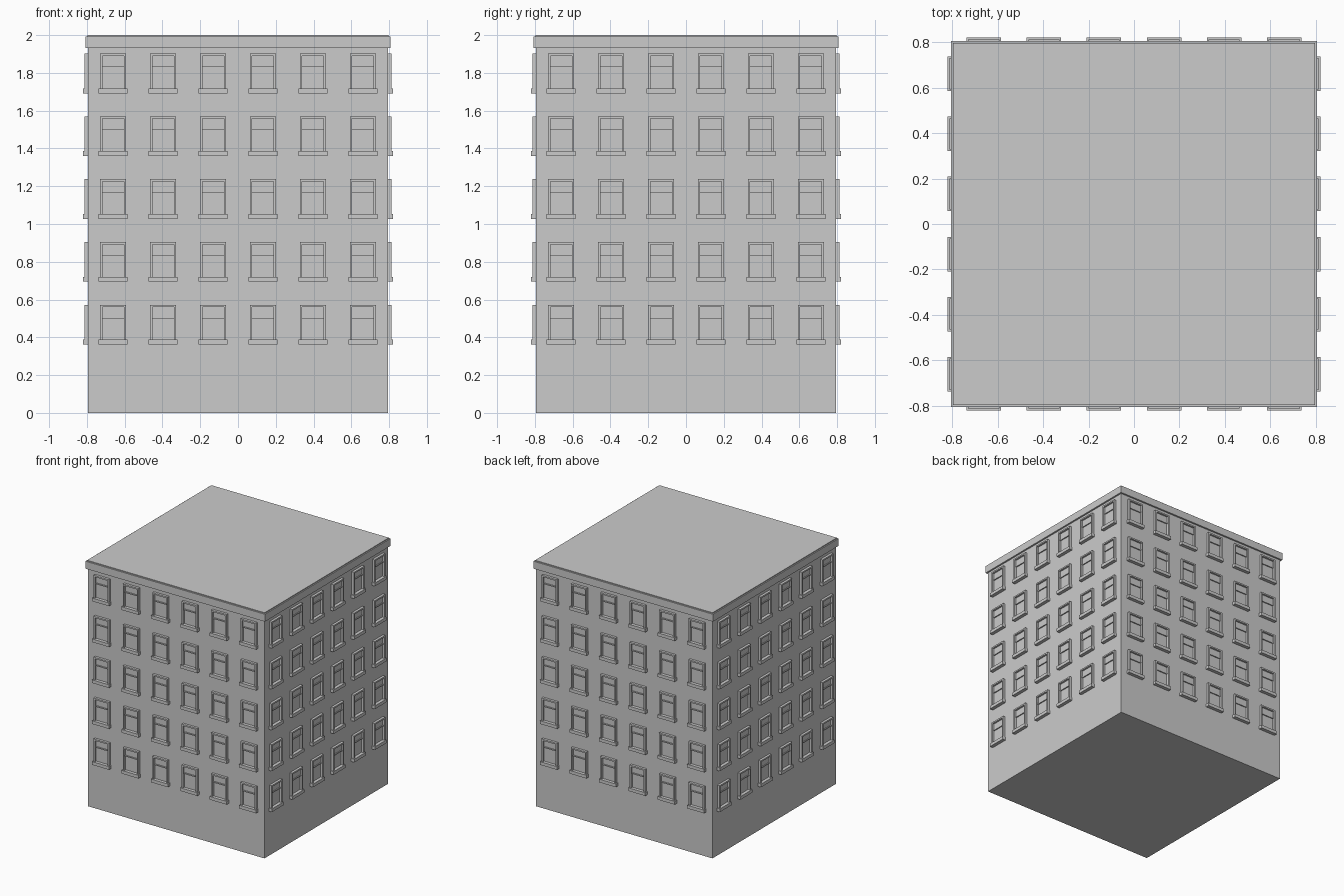
import bpy, bmesh
from math import pi
from mathutils import Matrix, Vector

if "Cube" in bpy.data.objects:
    bpy.data.objects.remove(bpy.data.objects["Cube"])

HALF = 0.793            # half width of the wall block
COLS, ROWS = 6, 5
DX, DZ = 0.2645, 0.3325  # window spacing
Z0 = 0.388              # top of lowest sill


def add_box(bm, lo, hi, mat=Matrix()):
    lo, hi = Vector(lo), Vector(hi)
    m = mat @ Matrix.Translation((lo + hi) / 2) @ Matrix.Diagonal((*(hi - lo), 1))
    bmesh.ops.create_cube(bm, size=1, matrix=m)


def finish(bm, name):
    me = bpy.data.meshes.new(name)
    bm.to_mesh(me)
    bm.free()
    ob = bpy.data.objects.new(name, me)
    bpy.context.collection.objects.link(ob)
    return ob


def block(name, half, z0, z1):
    bm = bmesh.new()
    add_box(bm, (-half, -half, z0), (half, half, z1))
    return finish(bm, name)


def window_part(name, boxes):
    """Repeat a part's boxes at every window on all four walls.
    Box local frame: x across, y outward depth range (d0, d1), z above sill."""
    bm = bmesh.new()
    for side in range(4):
        rot = Matrix.Rotation(side * pi / 2, 4, 'Z')
        for c in range(COLS):
            for r in range(ROWS):
                m = rot @ Matrix.Translation(((c - 2.5) * DX, -HALF, Z0 + r * DZ))
                for x0, x1, d0, d1, z0, z1 in boxes:
                    add_box(bm, (x0, -d1, z0), (x1, -d0, z1), m)
    return finish(bm, name)


# Main block, cornice and slightly raised roof
block("walls", HALF, 0, 1.96)
block("cornice", 0.807, 1.933, 1.993)
block("roof", 0.798, 1.98, 2.0)

# Window surrounds: two jambs and a head
W, T, H = 0.069, 0.012, 0.184
window_part("window_frames", [
    (-W, -W + T, -0.004, 0.020, 0, H),
    (W - T, W, -0.004, 0.020, 0, H),
    (-W + T, W - T, -0.004, 0.020, H - T, H),
])

# Projecting sills
window_part("window_sills", [(-0.076, 0.076, -0.004, 0.028, -0.026, 0)])

# Sashes: meeting rail plus recessed upper and lower panes
I = W - T
window_part("window_rails", [(-I, I, -0.004, 0.011, 0.112, 0.121)])
window_part("upper_panes", [(-I, I, -0.004, 0.005, 0.121, H - T)])
window_part("lower_panes", [(-I, I, -0.004, 0.002, 0, 0.112)])
